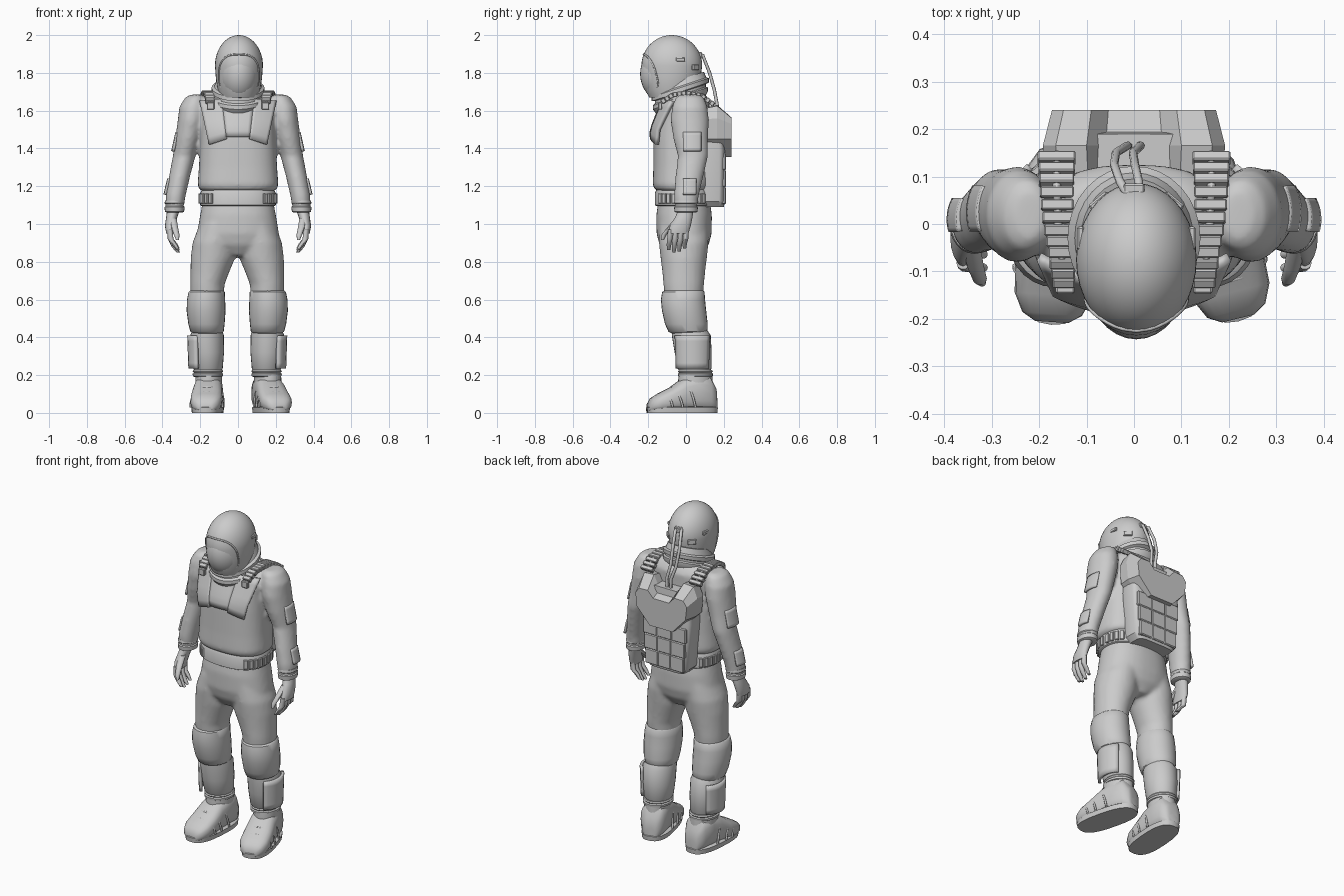
import bpy, bmesh, math
from mathutils import Vector, Matrix

if "Cube" in bpy.data.objects:
    bpy.data.objects.remove(bpy.data.objects["Cube"])

def loft(bm, rings, n=24, p=2.0, axis='z', tilt=0.0):
    """Skin superellipse rings (x, y, z, r1, r2), capped at both ends."""
    f = lambda c: math.copysign(abs(c) ** (2 / p), c)
    loops = []
    for x, y, z, a, b in rings:
        loop = []
        for i in range(n):
            t = 2 * math.pi * i / n
            u, v = a * f(math.cos(t)), b * f(math.sin(t))
            co = (x + u, y + v, z + tilt * v) if axis == 'z' else (x + u, y, z + v)
            loop.append(bm.verts.new(co))
        loops.append(loop)
    skin(bm, loops)

def skin(bm, loops):
    n = len(loops[0])
    for A, B in zip(loops, loops[1:]):
        for i in range(n):
            bm.faces.new((A[i], A[(i + 1) % n], B[(i + 1) % n], B[i]))
    bm.faces.new(loops[0])
    bm.faces.new(loops[-1])

def finish(name, bm, angle=40, remesh=0):
    bmesh.ops.recalc_face_normals(bm, faces=bm.faces)
    me = bpy.data.meshes.new(name)
    bm.to_mesh(me)
    bm.free()
    if angle:
        me.shade_smooth()
        me.set_sharp_from_angle(angle=math.radians(angle))
    ob = bpy.data.objects.new(name, me)
    bpy.context.collection.objects.link(ob)
    if remesh:
        m = ob.modifiers.new("blend", 'REMESH')
        m.mode, m.voxel_size, m.use_smooth_shade = 'VOXEL', remesh, True
        s = ob.modifiers.new("soften", 'SMOOTH')
        s.iterations = 7
    return ob

def solid(name, rings, angle=40, **kw):
    bm = bmesh.new()
    loft(bm, rings, **kw)
    return finish(name, bm, angle)

def panel(name, f, nu=8, nv=6, thick=0.012):
    """Thin curved plate from a surface function f(u, v)."""
    bm = bmesh.new()
    g = [[bm.verts.new(f(i / nu, j / nv)) for j in range(nv + 1)] for i in range(nu + 1)]
    for i in range(nu):
        for j in range(nv):
            bm.faces.new((g[i][j], g[i + 1][j], g[i + 1][j + 1], g[i][j + 1]))
    ob = finish(name, bm)
    m = ob.modifiers.new("thickness", 'SOLIDIFY')
    m.thickness, m.offset = thick, 0
    return ob

def box(name, loc, size, rot=None, bevel=0.004):
    bm = bmesh.new()
    bmesh.ops.create_cube(bm, size=1, matrix=Matrix.LocRotScale(Vector(loc), rot, Vector(size)))
    if bevel:
        bmesh.ops.bevel(bm, geom=bm.edges[:], offset=bevel, segments=1, affect='EDGES')
    return finish(name, bm, 0)

def tube(name, pts, r, cyclic=False):
    cu = bpy.data.curves.new(name, 'CURVE')
    cu.dimensions, cu.bevel_depth, cu.bevel_resolution = '3D', r, 2
    sp = cu.splines.new('POLY')
    sp.points.add(len(pts) - 1)
    for q, co in zip(sp.points, pts):
        q.co = (*co, 1)
    sp.use_cyclic_u = cyclic
    ob = bpy.data.objects.new(name, cu)
    bpy.context.collection.objects.link(ob)
    return ob

# jacket: torso and sleeves blended together
bm = bmesh.new()
loft(bm, [(0, -.02, z, a, b) for z, a, b in ((1.175, .19, .13), (1.185, .207, .148), (1.21, .214, .156),
     (1.3, .207, .153), (1.45, .2, .152), (1.55, .195, .144))] + [(0, y, z, a, b) for y, z, a, b in
     ((-.008, 1.61, .205, .132), (.01, 1.65, .19, .115), (.015, 1.675, .17, .095), (.01, 1.695, .14, .085))],
     n=40, p=2.5)
for s in (-1, 1):
    loft(bm, [(s * x, y, z, a, b) for x, y, z, a, b in ((.22, .02, 1.685, .03, .05), (.225, .02, 1.67, .055, .075),
         (.238, .02, 1.62, .073, .094), (.246, .02, 1.55, .073, .102), (.265, .025, 1.45, .068, .092),
         (.285, .037, 1.36, .06, .08), (.31, .018, 1.25, .056, .074), (.33, .002, 1.15, .053, .066),
         (.336, 0, 1.09, .049, .06))])
finish("jacket", bm, remesh=.011)

# trousers: hips and thighs blended together
bm = bmesh.new()
loft(bm, [(0, -.01, z, a, b) for z, a, b in ((1.13, .185, .135), (1.05, .2, .147), (.95, .217, .146),
     (.89, .2, .13), (.83, .05, .09))], n=40, p=2.3)
for s in (-1, 1):
    loft(bm, [(s * x - .004, -.012, z, a, b) for x, z, a, b in ((.1, 1.0, .1, .13), (.122, .9, .115, .132),
         (.129, .82, .118, .123), (.146, .74, .102, .113), (.158, .68, .091, .108), (.16, .6, .088, .1))])
finish("trousers", bm, remesh=.011)

# belt with ribbed side sections
solid("belt", [(0, -.015, 1.095, .192, .142), (0, -.015, 1.1, .2, .15), (0, -.015, 1.165, .2, .15),
               (0, -.015, 1.185, .19, .14)], n=40, p=2.4)
for s in (-1, 1):
    for i in range(9):
        t = math.radians(-48 + 11 * i)
        c, q = math.cos(t), math.sin(t)
        box("belt_rib", (s * .2 * c ** .83, -.015 + .15 * math.copysign(abs(q) ** .83, q), 1.135),
            (.018, .024, .055), Matrix.Rotation(s * t, 3, 'Z').to_quaternion(), .003)

# chest plates following the torso front
def chest(tl, tr, bl, br):
    def f(u, v):
        a = Vector(tl).lerp(Vector(tr), u)
        x, z = a.lerp(Vector(bl).lerp(Vector(br), u), v)
        return (x, -.186 + 1.5 * x * x + .38 * max(0, z - 1.5), z)
    return f
for s in (-1, 1):
    panel("chest_flap", chest((s * .085, 1.66), (s * .2, 1.65), (s * .06, 1.45), (s * .15, 1.42)), thick=.02)
panel("chest_bib", chest((-.085, 1.65), (.085, 1.65), (-.062, 1.46), (.062, 1.46)), thick=.012)

# ribbed shoulder straps, narrowing to the front
for s in (-1, 1):
    path = [Vector((s * x, y, z)) for x, y, z in ((.163, .15, 1.63), (.163, .08, 1.68), (.16, 0, 1.694),
            (.152, -.07, 1.684), (.147, -.13, 1.645))]
    for i in range(4):
        d = path[i + 1] - path[i]
        for k in range(3):
            box("strap_rib", path[i].lerp(path[i + 1], (k + .5) / 3), (.08 - .003 * (3 * i + k), .023, .026),
                Matrix.Rotation(math.atan2(-d.z, -d.y), 3, 'X').to_quaternion(), .003)
    tube("strap_band", path, .009)
    box("strap_buckle", (s * .145, -.137, 1.625), (.04, .02, .04))

# tilted collar rings
solid("collar", [(0, -.03, z, a, b) for z, a, b in ((1.63, .13, .13), (1.655, .142, .146), (1.675, .142, .146),
      (1.682, .128, .135), (1.695, .128, .135), (1.7, .14, .152), (1.722, .14, .152), (1.73, .125, .138),
      (1.765, .112, .125))], n=32, tilt=.33, angle=30)

# helmet shell: round dome over a straighter jaw
hc, hr = Vector((.005, -.075, 1.838)), Vector((.127, .161, .162))
dome = [(hc.x, hc.y, hc.z + hr.z * math.sin(a), hr.x * math.cos(a), hr.y * math.cos(a))
        for a in (math.radians(89 * i / 12) for i in range(13))]
solid("helmet", [(hc.x, -.08, 1.67, .1, .115), (hc.x, -.08, 1.71, .112, .136), (hc.x, -.077, 1.77, .122, .153)] + dome,
      n=36)

# visor, its rim and helmet fittings
bm = bmesh.new()
bmesh.ops.create_uvsphere(bm, u_segments=32, v_segments=20, radius=1, matrix=Matrix.LocRotScale(
    Vector((hc.x, -.1, 1.795)), None, Vector((.11, .143, .155))))
finish("visor", bm)
rim = []
for i in range(40):
    t = 2 * math.pi * i / 40
    c, q = math.cos(t), math.sin(t)
    x, z = .106 * math.copysign(abs(c) ** .7, c), 1.79 + .108 * math.copysign(abs(q) ** .8, q)
    k = 1 - (x / hr.x) ** 2 - ((z - hc.z) / (hr.z if z > hc.z else hr.z * 1.45)) ** 2
    rim.append((hc.x + x, hc.y - hr.y * math.sqrt(max(.05, k)), z))
tube("visor_rim", rim, .005, True)
for s in (-1, 1):
    box("helmet_fitting", (hc.x + s * .117, -.03, 1.87), (.016, .05, .022))
    box("helmet_rear_fitting", (hc.x + s * .075, .045, 1.83), (.05, .025, .03),
        Matrix.Rotation(-s * .7, 3, 'Z').to_quaternion())
box("hose_socket", (0, .065, 1.895), (.045, .04, .03))

# air hoses from helmet to pack
for s in (-1, 1):
    tube("air_hose", [(s * .012, .06, 1.905), (s * .02 - .01, .09, 1.89), (s * .022 - .02, .125, 1.8),
                      (s * .018 - .02, .15, 1.71), (s * .014, .165, 1.63), (s * .012, .165, 1.54)], .009)

# backpack upper shell: notched shield, bevelled to the rear
half = [(.06, 1.55), (.1, 1.63), (.165, 1.625), (.192, 1.56), (.182, 1.45), (.085, 1.355)]
outline = half + [(-x, z) for x, z in reversed(half)]
bm = bmesh.new()
skin(bm, [[bm.verts.new((x * k, y, z - drop * max(0, z - 1.5))) for x, z in outline]
          for y, k, drop in ((.1, .97, .1), (.165, 1, 0), (.24, .9, .5))])
finish("pack_shield", bm, 0)

# backpack core and quilted lower panels
solid("pack_core", [(0, .14, 1.09, .12, .06), (0, .14, 1.12, .145, .068), (0, .14, 1.4, .165, .068),
                    (0, .13, 1.58, .15, .06)], n=32, p=5, angle=35)
for row in range(3):
    w = .086 + .005 * row
    for col in (-1, 0, 1):
        box("pack_quilt", (col * w, .194, 1.15 + .09 * row), (w, .036, .09), bevel=.005)

# cuffs, hands and sleeve pads
for s in (-1, 1):
    solid("cuff", [(s * .336, 0, z, a, a + .01) for z, a in ((1.06, .042), (1.065, .051), (1.09, .053), (1.095, .048),
                   (1.105, .048), (1.11, .053), (1.125, .05))], angle=30)
    bm = bmesh.new()
    loft(bm, [(s * x, y, z, a, b) for x, y, z, a, b in ((.34, 0, 1.08, .034, .04), (.35, -.01, 1.04, .03, .045),
         (.36, -.03, .99, .027, .055), (.36, -.04, .95, .02, .053))], n=16)
    for i in range(4):
        y, e = .002 - .028 * i, (.02, .005, 0, .012)[i]
        loft(bm, [(s * .36, y, .97, .014, .014), (s * .357, y - .004, .92, .015, .0145),
                  (s * .338, y - .008, .88 + e, .014, .013), (s * .317, y - .01, .85 + e, .009, .009)], n=10)
    loft(bm, [(s * .345, -.04, 1.03, .02, .02), (s * .335, -.085, .98, .018, .017),
              (s * .325, -.115, .945, .015, .014), (s * .32, -.124, .915, .008, .008)], n=10)
    finish("hand", bm)
    def pad(x, y, r, ry, z0, z1, lean, a0, a1, taper=0):
        def f(u, v):
            t, z, k = math.radians(a0 + (a1 - a0) * u), z0 + (z1 - z0) * v, taper * (1 - v)
            return (s * (x - lean * (v - .5) + (r - k) * math.cos(t)), y + (ry - k) * math.sin(t), z)
        return f
    panel("upper_arm_pad", pad(.268, .025, .069, .093, 1.385, 1.485, .022, -25, 35))
    panel("forearm_pad", pad(.32, .01, .058, .073, 1.155, 1.24, .02, -20, 35), thick=.014)

    # knee pad, gaiter and shin plate
    k = -.004
    solid("knee", [(s * x + k, y, z, a, b) for x, y, z, a, b in ((.16, -.01, .65, .086, .1), (.162, -.014, .64, .096, .112),
          (.165, -.016, .6, .101, .117), (.165, -.01, .54, .103, .117), (.163, .002, .47, .096, .113),
          (.16, .01, .43, .088, .103), (.158, .015, .42, .075, .09))], n=28)
    solid("gaiter", [(s * x + k, y, z, a, b) for x, y, z, a, b in ((.157, .015, .45, .075, .09), (.16, .028, .41, .089, .103),
          (.158, .038, .32, .088, .098), (.155, .045, .235, .078, .09), (.155, .047, .22, .07, .08))], n=28)
    panel("shin_plate", pad(.161 + s * k, .035, .096, .105, .235, .41, 0, -58, 55, .006), thick=.016)
    solid("ankle_ring", [(s * .155 + k, .05, z, a, a + .012) for z, a in ((.19, .07), (.195, .08), (.207, .081),
          (.212, .074), (.22, .081), (.226, .076))], angle=30)

# boots, the left one nearly straight and the right one turned out
for s, turn in ((-1, -4), (1, 14)):
    parts = [solid("boot", [(0, y - .06, h / 2 + .008, a, h / 2) for y, h, a in ((.163, .07, .03), (.155, .13, .05),
                   (.12, .19, .072), (.05, .2, .076), (-.02, .175, .079), (-.09, .125, .085), (-.15, .095, .082),
                   (-.19, .07, .063), (-.207, .04, .035))], n=20, p=2.8, axis='y'),
             solid("boot_ankle", [(0, -.005, .06, .07, .09), (0, -.01, .14, .071, .093), (0, -.01, .205, .07, .09)]),
             solid("boot_sole", [(0, -.082, 0, .081, .188), (0, -.082, .028, .084, .191), (0, -.082, .034, .076, .18)],
                   n=28, p=2.7)]
    for y0, h, w, lean in ((-.02, .175, .081, .05), (-.08, .135, .085, .04), (-.125, .11, .085, .03)):
        arc = [math.pi * i / 14 for i in range(15)]
        parts.append(tube("boot_strap", [(w * math.copysign(abs(math.cos(t)) ** .75, math.cos(t)),
                     y0 - .06 + lean * (1 - math.sin(t)), .03 + (h - .03) * abs(math.sin(t)) ** .75) for t in arc], .006))
    for ob in parts:
        ob.location = (s * .155, .06, 0)
        ob.rotation_euler.z = math.radians(turn)
